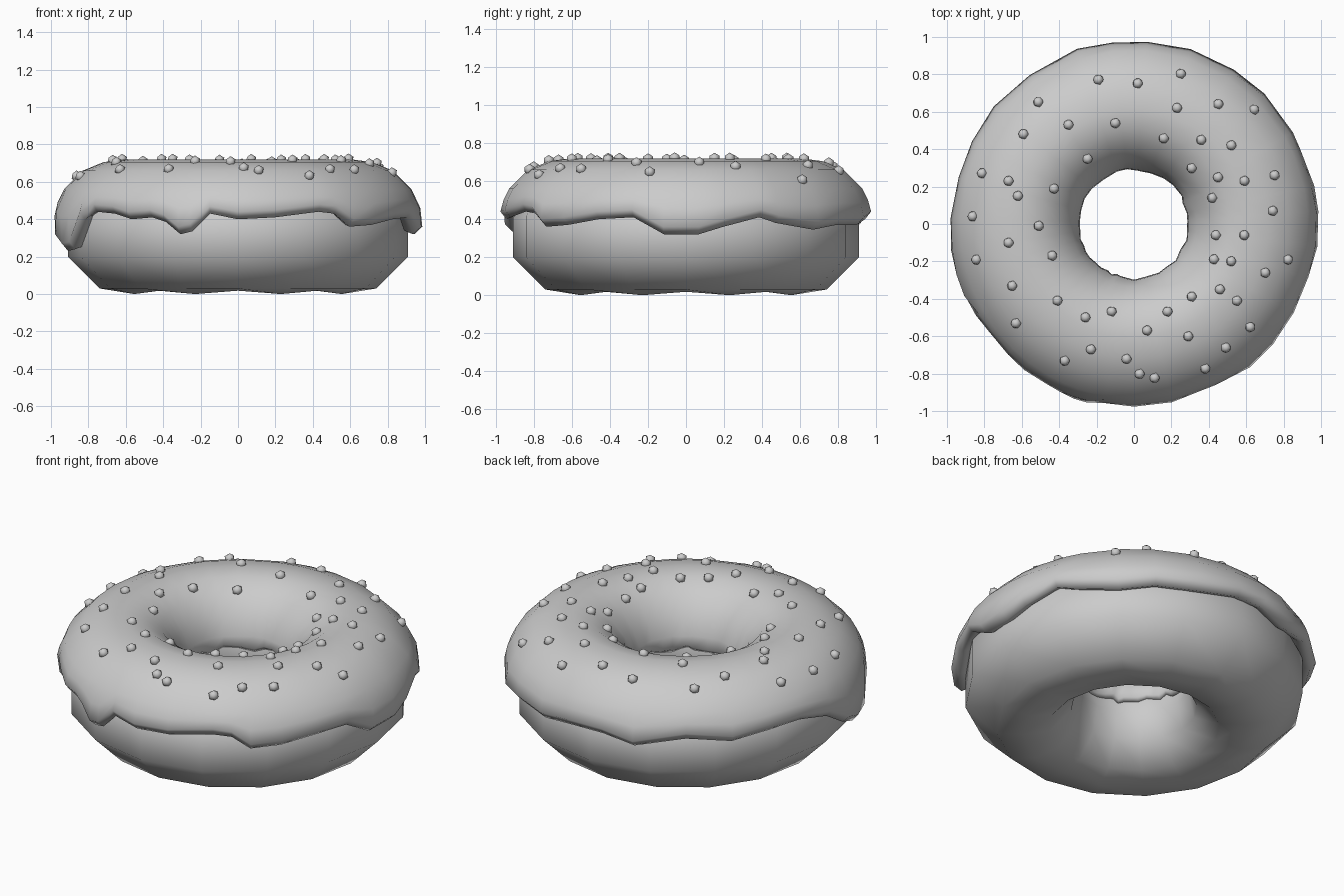
import bpy, bmesh, math, random
from mathutils import Vector
from mathutils.bvhtree import BVHTree

if "Cube" in bpy.data.objects:
    bpy.data.objects.remove(bpy.data.objects["Cube"])

random.seed(4)


def ring_mesh(name, sections):
    """Join closed cross-sections [(angle, [(r, z)...])] into a ring."""
    bm = bmesh.new()
    rows = [[bm.verts.new((r * math.cos(a), r * math.sin(a), z)) for r, z in prof]
            for a, prof in sections]
    n, m = len(rows), len(rows[0])
    for i in range(n):
        for j in range(m):
            k, l = (i + 1) % n, (j + 1) % m
            bm.faces.new((rows[i][j], rows[k][j], rows[k][l], rows[i][l]))
    bmesh.ops.recalc_face_normals(bm, faces=bm.faces)
    return finish(name, bm)


def finish(name, bm):
    me = bpy.data.meshes.new(name)
    bm.to_mesh(me)
    bm.free()
    for p in me.polygons:
        p.use_smooth = True
    ob = bpy.data.objects.new(name, me)
    bpy.context.collection.objects.link(ob)
    return ob


def lerp(table, x):
    for (x0, y0), (x1, y1) in zip(table, table[1:]):
        if x0 <= x <= x1:
            return y0 + (y1 - y0) * (x - x0) / (x1 - x0)
    return table[0][1] if x < table[0][0] else table[-1][1]


# Dough: low-poly ring with a slightly scalloped underside
dough = []
for i in range(16):
    low = 0.0 if i % 2 else 0.018
    dough.append((math.tau * i / 16, [
        (0.91, 0.42), (0.91, 0.2), (0.74, 0.03), (0.6, low), (0.46, 0.03),
        (0.34, 0.15), (0.305, 0.3), (0.33, 0.46), (0.47, 0.6), (0.74, 0.59)]))
ring_mesh("dough", dough)

# Icing: lower edge height by angle (degrees), including the long drips
drip = [(-7, .32), (4, .32), (12, .36), (24, .41), (30, .38), (45, .345), (57, .37),
        (72, .37), (86, .40), (97, .40), (108, .36), (125, .42), (140, .39), (153, .42),
        (165, .43), (178, .38), (188, .28), (196, .23), (203, .24), (210, .40),
        (217, .44), (226, .43), (233, .40), (241, .41), (246, .385), (251, .32),
        (255, .335), (261, .43), (270, .40), (282, .41), (297, .44), (303, .43),
        (309, .36), (319, .37), (331, .40), (343, .41), (353, .32)]
outer = [(0.22, 0.975), (0.33, 0.995), (0.40, 0.99), (0.47, 0.975), (0.56, 0.93)]
icing_sections = []
for deg, d in drip[1:]:
    hole = random.uniform(-0.008, 0.008)
    dip = random.uniform(-0.02, 0.02)
    rim, mid = d + 0.04, (d + 0.04 + 0.56) / 2
    icing_sections.append((math.radians(deg), [
        (0.84, d + 0.06), (0.91, d + 0.012), (0.945, d),
        (lerp(outer, rim) - 0.005, rim), (lerp(outer, mid), mid), (0.93, 0.56),
        (0.83, 0.66), (0.72, 0.705), (0.61, 0.72), (0.51, 0.705), (0.41, 0.645),
        (0.335, 0.55), (0.295 + hole, 0.45), (0.29 + hole, 0.39 + dip),
        (0.31, 0.37 + dip), (0.37, 0.40), (0.6, 0.5)]))
icing = ring_mesh("icing", icing_sections)

# Sprinkles: small faceted balls dropped onto the icing
spots = [
    (-.19, .77), (.02, .75), (.25, .8), (-.51, .65), (.23, .62), (.45, .64), (.64, .61),
    (-.59, .48), (-.35, .53), (-.1, .54), (.16, .46), (.36, .45), (.52, .42), (-.25, .35),
    (.31, .3), (-.81, .27), (-.67, .23), (-.62, .15), (-.43, .19), (.45, .25), (.59, .23),
    (.75, .26), (.42, .14), (.74, .07), (-.86, .04), (-.51, -.01), (-.67, -.1),
    (-.44, -.17), (-.84, -.19), (.44, -.06), (.59, -.06), (.43, -.19), (.52, -.2),
    (.82, -.19), (.7, -.26), (-.65, -.33), (-.41, -.41), (-.63, -.53), (-.26, -.5),
    (-.12, -.47), (.18, -.47), (.31, -.39), (.46, -.35), (.55, -.41), (.62, -.55),
    (.07, -.57), (.29, -.6), (.49, -.66), (-.37, -.73), (-.23, -.67), (-.04, -.72),
    (.03, -.8), (.11, -.82), (.38, -.77)]
tree = BVHTree.FromPolygons([v.co for v in icing.data.vertices],
                            [p.vertices for p in icing.data.polygons])
bm = bmesh.new()
for x, y in spots:
    hit, normal, _, _ = tree.ray_cast(Vector((x, y, 2)), Vector((0, 0, -1)))
    ball = bmesh.ops.create_icosphere(bm, subdivisions=1, radius=0.03)["verts"]
    bmesh.ops.translate(bm, verts=ball, vec=hit + normal * 0.004)
finish("sprinkles", bm)
